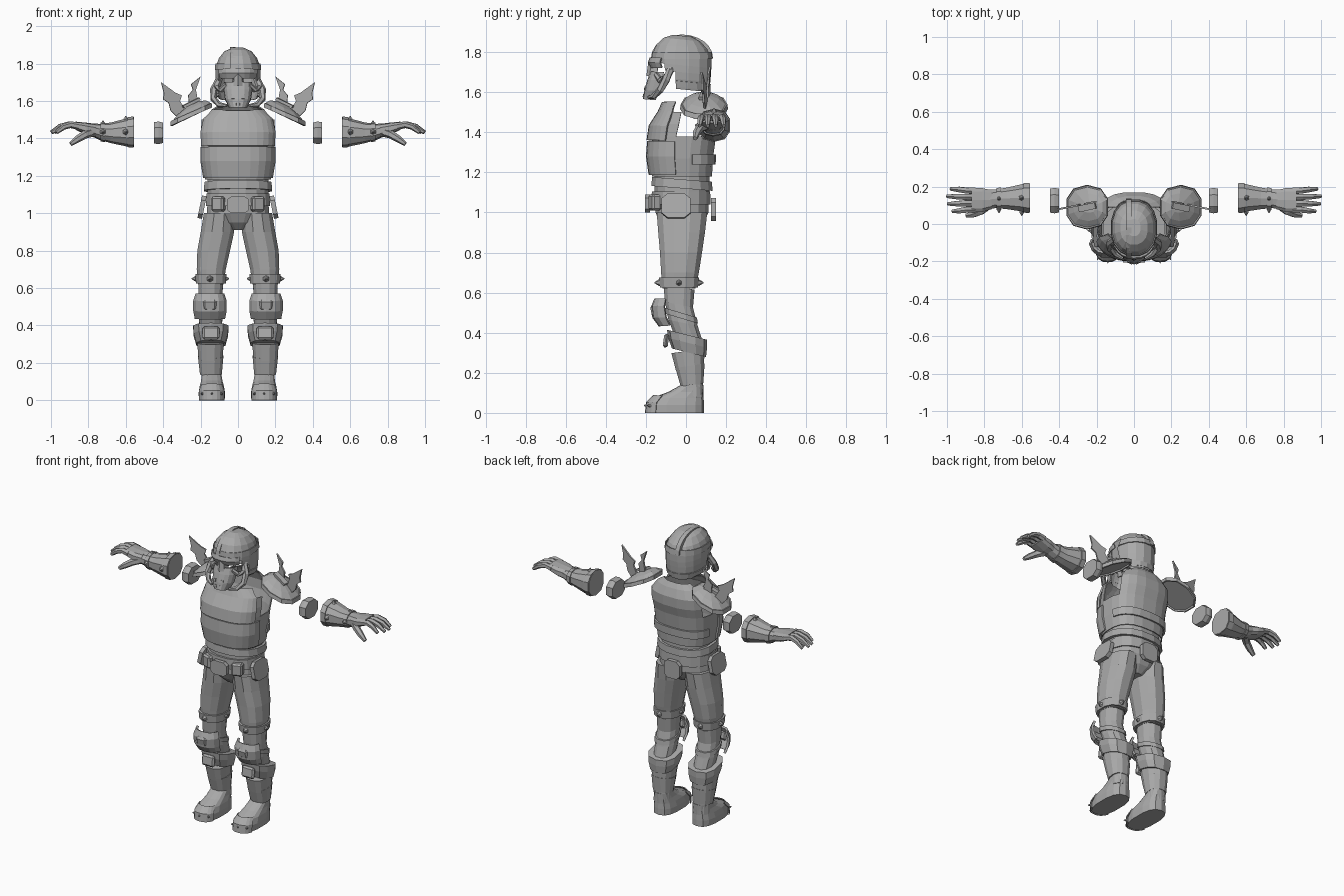
import bpy, bmesh, math
from mathutils import Vector, Matrix, Euler

steel = bpy.data.materials.new("steel grey")
steel.diffuse_color = (0.4, 0.4, 0.4, 1)


def finish(name, bm, mirror=False, thick=0.0):
    me = bpy.data.meshes.new(name)
    bm.to_mesh(me)
    bm.free()
    me.materials.append(steel)
    ob = bpy.data.objects.new(name, me)
    bpy.context.collection.objects.link(ob)
    if thick:
        m = ob.modifiers.new("thickness", 'SOLIDIFY')
        m.thickness, m.offset = thick, 1
    if mirror:
        ob.modifiers.new("mirror", 'MIRROR')
    return ob


# rings are (cx, cy, cz, r1, r2), listed in rising order along the axis
def loft(name, rings, n=12, axis='z', e=0.85, tilt=(0, 0), arc=None,
         caps=True, thick=0.0, mirror=False, drop=None):
    bm = bmesh.new()
    a0, a1 = arc or (0, 360)
    count = n + 1 if arc else n
    rows = []
    for cx, cy, cz, r1, r2 in rings:
        row = []
        for i in range(count):
            a = math.radians(a0 + (a1 - a0) * i / n + (0 if arc else 180 / n))
            u = math.copysign(abs(math.cos(a)) ** e, math.cos(a)) * r1
            v = math.copysign(abs(math.sin(a)) ** e, math.sin(a)) * r2
            if axis == 'z':
                co = (cx + u, cy + v, cz + tilt[0] * u + tilt[1] * v)
            else:
                co = (cx, cy + u, cz + v)
            row.append(bm.verts.new(co))
        rows.append(row)
    for lo, hi in zip(rows, rows[1:]):
        for i in range(n):
            j = (i + 1) % count
            bm.faces.new((lo[i], lo[j], hi[j], hi[i]))
    if caps and not arc:
        bm.faces.new(rows[0][::-1])
        bm.faces.new(rows[-1])
    if drop:
        gone = [f for f in bm.faces if drop(f.calc_center_median())]
        bmesh.ops.delete(bm, geom=gone, context='FACES')
    return finish(name, bm, mirror, thick)


def box(name, loc, size, rot=(0, 0, 0), mirror=False, bevel=0.0):
    bm = bmesh.new()
    mat = Matrix.LocRotScale(Vector(loc), Euler([math.radians(r) for r in rot]), Vector(size))
    bmesh.ops.create_cube(bm, size=1, matrix=mat)
    if bevel:
        bmesh.ops.bevel(bm, geom=bm.edges[:], offset=bevel, segments=1, affect='EDGES')
    return finish(name, bm, mirror)


def prism(name, outline, place, depth, mirror=False):
    bm = bmesh.new()
    face = bm.faces.new([bm.verts.new(place(a, b)) for a, b in outline])
    face.normal_update()
    shift = face.normal * depth
    ext = bmesh.ops.extrude_face_region(bm, geom=[face], use_keep_orig=True)
    moved = [g for g in ext['geom'] if isinstance(g, bmesh.types.BMVert)]
    bmesh.ops.translate(bm, verts=moved, vec=shift)
    bmesh.ops.recalc_face_normals(bm, faces=bm.faces[:])
    return finish(name, bm, mirror)


def spikes(name, items, r=0.014, length=0.03, mirror=True):
    bm = bmesh.new()
    for loc, d in items:
        q = Vector(d).to_track_quat('Z', 'Y').to_matrix().to_4x4()
        bmesh.ops.create_cone(bm, cap_ends=True, segments=6, radius1=r, radius2=r * 0.15,
                              depth=length, matrix=Matrix.Translation(loc) @ q)
    return finish(name, bm, mirror)


# bent tapering tube through (x, y, z, radius) points, six sides
def tube(name, pts, mirror=True):
    bm = bmesh.new()
    P = [Vector(p[:3]) for p in pts]
    rows = []
    for i, p in enumerate(P):
        t = (P[min(i + 1, len(P) - 1)] - P[max(i - 1, 0)]).normalized()
        s = t.cross(Vector((0, 1, 0.1))).normalized()
        w = t.cross(s)
        rows.append([bm.verts.new(p + (s * math.cos(k * math.pi / 3) + w * math.sin(k * math.pi / 3)) * pts[i][3])
                     for k in range(6)])
    for lo, hi in zip(rows, rows[1:]):
        for k in range(6):
            bm.faces.new((lo[k], lo[(k + 1) % 6], hi[(k + 1) % 6], hi[k]))
    bm.faces.new(rows[0])
    bm.faces.new(rows[-1])
    bmesh.ops.recalc_face_normals(bm, faces=bm.faces[:])
    return finish(name, bm, mirror)


# --- torso ---
loft("hips", [(0, -.02, .91, .04, .07), (0, -.02, .95, .12, .11), (0, -.02, 1.0, .17, .135),
              (0, -.02, 1.06, .165, .135)], 16)
loft("belt", [(0, -.025, 1.04, .175, .15), (0, -.025, 1.105, .172, .148)], 16)
loft("waist", [(0, -.02, 1.1, .165, .14), (0, -.02, 1.2, .165, .14)], 16)
loft("waist_band", [(0, -.02, 1.12, .186, .155), (0, -.02, 1.165, .182, .152)], 16, tilt=(0, -.08))
loft("torso_shell", [(0, -.02, 1.18, .172, .145), (0, -.02, 1.27, .185, .15), (0, -.01, 1.38, .192, .155),
                     (0, .005, 1.44, .195, .158), (0, .015, 1.50, .19, .15), (0, .02, 1.55, .15, .125),
                     (0, .04, 1.58, .10, .085)],
     20, caps=False, e=.75, thick=.006,
     drop=lambda c: c.z > 1.38 and (-.05 < c.y < .075 or (c.y < 0 and c.z > 1.53)))
loft("belly_plate", [(0, -.025, 1.19, .175, .15), (0, -.03, 1.28, .19, .158), (0, -.03, 1.355, .19, .152)],
     12, arc=(185, 355), e=.75, thick=.012)
loft("chest_plate", [(0, -.03, 1.36, .195, .155), (0, -.02, 1.43, .20, .155), (0, -.01, 1.50, .185, .12),
                     (0, -.01, 1.545, .13, .10)], 12, arc=(200, 340), e=.75, thick=.012)
loft("back_band", [(0, -.01, 1.24, .185, .148), (0, -.01, 1.29, .187, .15)], 10, arc=(10, 170), e=.75, thick=.01)

# --- belt fittings ---
OCT = [(-.06, -.03), (-.035, -.05), (.035, -.05), (.06, -.03), (.06, .03), (.035, .05), (-.035, .05), (-.06, .03)]
prism("buckle", OCT, lambda a, b: (a, -.18, 1.045 + b * .9), .025)
prism("back_pouch", OCT, lambda a, b: (-a * .95, .125, 1.015 + b * 1.15), .025)
box("front_pouch", (.105, -.155, 1.05), (.07, .05, .08), (0, 0, 20), True, .01)
prism("hip_pouch", OCT, lambda a, b: (.18 - b * .25, -.05 + a * 1.2, 1.03 + b * 1.2), .025, True)

# --- legs ---
loft("thigh", [(.145, -.035, .62, .07, .085), (.143, -.03, .70, .08, .097), (.13, -.025, .80, .09, .108),
               (.11, -.022, .90, .092, .12), (.10, -.02, 1.0, .085, .13)], 12, mirror=True)
loft("thigh_band", [(.145, -.035, .625, .082, .098), (.145, -.035, .675, .086, .103)], 12, mirror=True)
spikes("thigh_studs", [((.235, -.035, .65), (1, 0, 0)), ((.15, -.145, .65), (0, -1, 0)),
                       ((.15, .075, .65), (0, 1, 0)), ((.06, -.035, .65), (-1, 0, 0))], .018, .025)
loft("knee", [(.145, .01, .38, .06, .072), (.147, -.015, .45, .066, .075), (.148, -.035, .54, .064, .072),
              (.145, -.035, .63, .068, .08)], 12, tilt=(0, -.2), mirror=True)
loft("knee_strap", [(.148, -.02, .47, .073, .082), (.148, -.025, .50, .073, .082)], 12, tilt=(0, -.3), mirror=True)
loft("knee_pad", [(.15, -.035, .44, .072, .09), (.15, -.045, .48, .08, .11), (.15, -.055, .53, .08, .105),
                  (.15, -.055, .565, .068, .09)], 6, arc=(200, 340), e=.7, thick=.014, mirror=True)
box("knee_boss", (.15, -.16, .51), (.075, .03, .06), (12, 0, 0), True, .012)
loft("boot_cuff", [(.145, .015, .30, .08, .085), (.145, .008, .35, .095, .097), (.145, .005, .39, .098, .10)],
     10, tilt=(0, -.25), e=.75, mirror=True)
box("cuff_plate", (.145, -.10, .36), (.09, .025, .07), (-8, 0, 0), True, .01)
loft("shin_upper", [(.147, .02, .22, .066, .072), (.147, .01, .31, .073, .085)], 12, tilt=(0, .15), mirror=True)
loft("shin_lower", [(.145, .03, .14, .060, .058), (.146, .02, .235, .070, .075)], 12, tilt=(0, .15), mirror=True)
loft("ankle", [(.142, .035, .08, .056, .052), (.142, .035, .17, .055, .05)], 12, mirror=True)
loft("foot", [(.14, -.052, 0, .07, .142), (.14, -.052, .04, .072, .142), (.14, -.04, .075, .066, .128),
              (.14, 0, .105, .058, .088), (.142, .032, .14, .054, .056)], 14, e=.75, mirror=True)
loft("toe_cap", [(.14, -.052, .0, .074, .148), (.14, -.05, .05, .074, .145), (.14, -.035, .085, .06, .125)],
     8, arc=(215, 325), e=.75, thick=.005, mirror=True)
spikes("toe_spikes", [((.14, -.195, .035), (0, -1, .2)), ((.09, -.18, .035), (-.5, -1, .2)),
                      ((.19, -.18, .035), (.5, -1, .2))], .014, .03)

# --- shoulders ---
loft("shoulder_guard", [(.25, .09, 1.525, .112, .115), (.25, .09, 1.54, .108, .108), (.245, .09, 1.565, .08, .075),
                        (.24, .09, 1.585, .035, .03)], 10, tilt=(-.48, 0), mirror=True)
loft("shoulder_rim", [(.25, .09, 1.515, .107, .11), (.25, .09, 1.54, .104, .106)], 10, tilt=(-.48, 0),
     caps=False, thick=.01, mirror=True)
box("shoulder_ridge", (.25, .09, 1.59), (.10, .035, .015), (0, 25, -12), True)
prism("inner_horn", [(.21, 1.58), (.225, 1.66), (.20, 1.73), (.25, 1.69), (.24, 1.66), (.265, 1.63), (.26, 1.57)],
      lambda a, b: (a, .105 - (a - .25) * .2, b), .01, True)
prism("outer_horn", [(.28, 1.55), (.31, 1.60), (.30, 1.63), (.335, 1.645), (.41, 1.70), (.395, 1.64), (.40, 1.61),
                     (.37, 1.59), (.36, 1.55), (.33, 1.52)], lambda a, b: (a, .105 - (a - .25) * .2, b), .01, True)

# --- arms ---
loft("arm_band", [(.402, .125, 1.43, .068, .058), (.425, .125, 1.43, .073, .065), (.45, .125, 1.43, .068, .06)],
     8, 'x', mirror=True)
loft("gauntlet", [(.555, .14, 1.435, .08, .08), (.60, .14, 1.432, .076, .074), (.68, .137, 1.43, .06, .055),
                  (.74, .135, 1.435, .052, .043), (.78, .13, 1.445, .055, .035)], 10, 'x', mirror=True)
loft("gauntlet_rim", [(.558, .14, 1.435, .084, .083), (.59, .14, 1.433, .083, .08)], 10, 'x', mirror=True)
loft("wrist_band", [(.71, .136, 1.432, .062, .053), (.735, .135, 1.435, .06, .05)], 10, 'x', mirror=True)
spikes("gauntlet_studs", [((.60, .14, 1.51), (0, 0, 1)), ((.60, .055, 1.435), (0, -1, 0)),
                          ((.722, .136, 1.485), (0, 0, 1)), ((.722, .07, 1.435), (0, -1, 0))], .017, .022)
loft("palm", [(.76, .13, 1.442, .052, .036), (.81, .128, 1.452, .066, .032), (.87, .128, 1.468, .066, .022)],
     10, 'x', e=.7, mirror=True)
for i, reach in enumerate((.97, .995, 1.0, .98)):
    y = .077 + i * .034
    k = reach - .86
    tube("finger_%d" % (i + 1), [(.85, y, 1.465, .019), (.86 + k * .3, y, 1.474, .018),
                                 (.86 + k * .65, y + (i - 1.5) * .004, 1.462, .016),
                                 (reach, y + (i - 1.5) * .006, 1.432, .010)])
tube("thumb", [(.78, .10, 1.435, .026), (.82, .068, 1.42, .022), (.86, .052, 1.395, .019), (.895, .045, 1.37, .012)])

# --- helmet ---
loft("helmet", [(0, -.02, 1.615, .10, .13), (0, -.02, 1.665, .113, .14), (0, -.02, 1.70, .117, .143),
                (0, -.02, 1.735, .118, .145), (0, -.02, 1.78, .117, .145), (0, -.02, 1.825, .10, .125),
                (0, -.02, 1.86, .072, .09), (0, -.02, 1.878, .035, .045)],
     16, e=.9, tilt=(0, -.1), thick=.004,
     drop=lambda c: c.z < 1.62 and abs(c.y + .02) < .01
     or (c.y < -.06 and c.z < 1.70) or (c.y < -.1 and .02 < abs(c.x) < .09 and c.z < 1.74))
loft("helmet_band", [(0, -.02, 1.765, .12, .149), (0, -.02, 1.80, .117, .144)], 16, e=.9, caps=False, thick=.006)
loft("neck_band", [(0, -.02, 1.625, .108, .134), (0, -.02, 1.655, .114, .139)], 10, arc=(-10, 190), e=.9,
     tilt=(0, -.1), thick=.005)
ridge = [(math.cos(math.radians(a)), math.sin(math.radians(a))) for a in range(0, 181, 15)]
prism("crown_ridge", [(-.02 + .155 * c, 1.77 + .118 * s) for c, s in ridge],
      lambda a, b: (-.014, a, b), -.028)
loft("brow", [(0, -.03, 1.725, .105, .138), (0, -.035, 1.75, .113, .145), (0, -.03, 1.77, .113, .142)],
     8, arc=(215, 325), thick=.01)

# --- face mask ---
loft("mask", [(0, -.15, 1.565, .04, .058), (0, -.135, 1.61, .062, .065), (0, -.12, 1.66, .07, .065),
              (0, -.11, 1.70, .066, .06)], 8, arc=(180, 360), e=.8, thick=.008)
loft("nose_guard", [(0, -.13, 1.68, .026, .06), (0, -.125, 1.75, .018, .055)], 4, arc=(190, 350), thick=.008)
for i, (x, z, y) in enumerate([(.022, 1.655, -.186), (.026, 1.62, -.203), (.016, 1.585, -.209)]):
    box("breather_%d" % i, (x, y, z), (.015, .008, .018), (-14, 0, 12), True)
tube("cheek_guard", [(.10, -.07, 1.72, .018), (.115, -.10, 1.67, .02), (.09, -.13, 1.66, .016),
                     (.062, -.15, 1.69, .012)])
tube("tusk", [(.105, -.08, 1.71, .018), (.13, -.10, 1.66, .02), (.13, -.13, 1.61, .018), (.10, -.16, 1.58, .015),
              (.06, -.185, 1.575, .008)])
